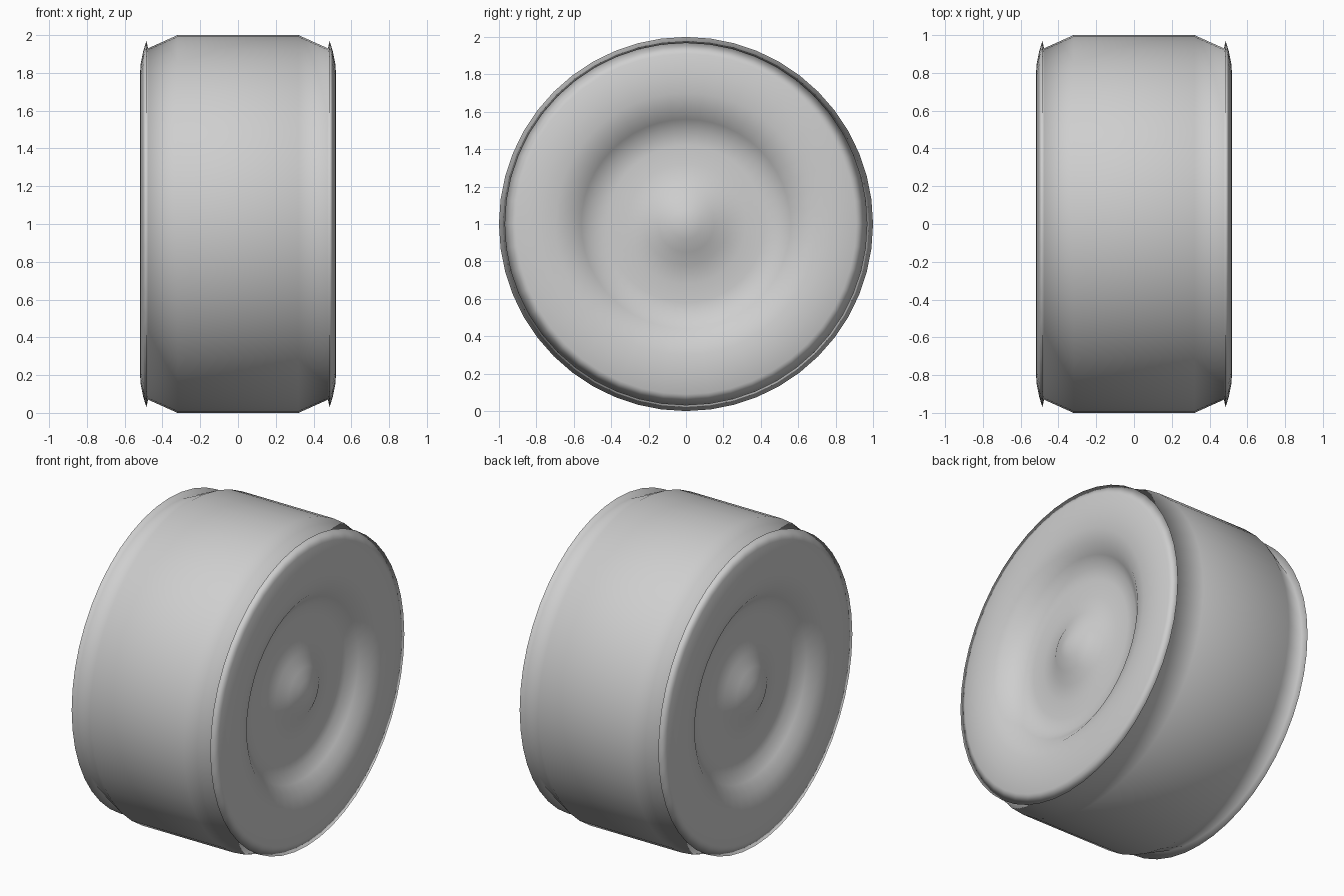
import bpy, bmesh, math

cube = bpy.data.objects.get("Cube")
if cube:
    bpy.data.objects.remove(cube, do_unlink=True)

SEGMENTS = 48

# Single light grey finish
grey = bpy.data.materials.new("light_grey")
grey.use_nodes = True
color = (0.62, 0.62, 0.62, 1)
grey.diffuse_color = color
grey.node_tree.nodes["Principled BSDF"].inputs["Base Color"].default_value = color


def lathe(name, profile):
    """Spin (x, radius) points around the x axle."""
    bm = bmesh.new()
    verts = [bm.verts.new((x, 0, r)) for x, r in profile]
    edges = [bm.edges.new(pair) for pair in zip(verts, verts[1:])]
    bmesh.ops.spin(bm, geom=verts + edges, cent=(0, 0, 0), axis=(1, 0, 0),
                   angle=2 * math.pi, steps=SEGMENTS, use_merge=True)
    bmesh.ops.remove_doubles(bm, verts=bm.verts, dist=0.0005)
    bmesh.ops.recalc_face_normals(bm, faces=bm.faces)
    for face in bm.faces:
        face.smooth = True
    mesh = bpy.data.meshes.new(name)
    bm.to_mesh(mesh)
    bm.free()
    obj = bpy.data.objects.new(name, mesh)
    bpy.context.collection.objects.link(obj)
    obj.location.z = 1
    mesh.materials.append(grey)


# Half of the wheel from the hub outwards: raised hub, dished centre,
# rounded sidewall, thin lip, chamfered shoulder and tread edge
half = [(0.505, 0), (0.48, 0.08), (0.46, 0.15), (0.42, 0.22),
        (0.405, 0.32), (0.40, 0.42), (0.405, 0.50), (0.45, 0.56),
        (0.495, 0.62), (0.515, 0.70), (0.52, 0.78), (0.515, 0.85),
        (0.503, 0.91), (0.485, 0.97), (0.476, 0.93), (0.32, 1.0)]
lathe("wheel", half + [(-x, r) for x, r in reversed(half)])
